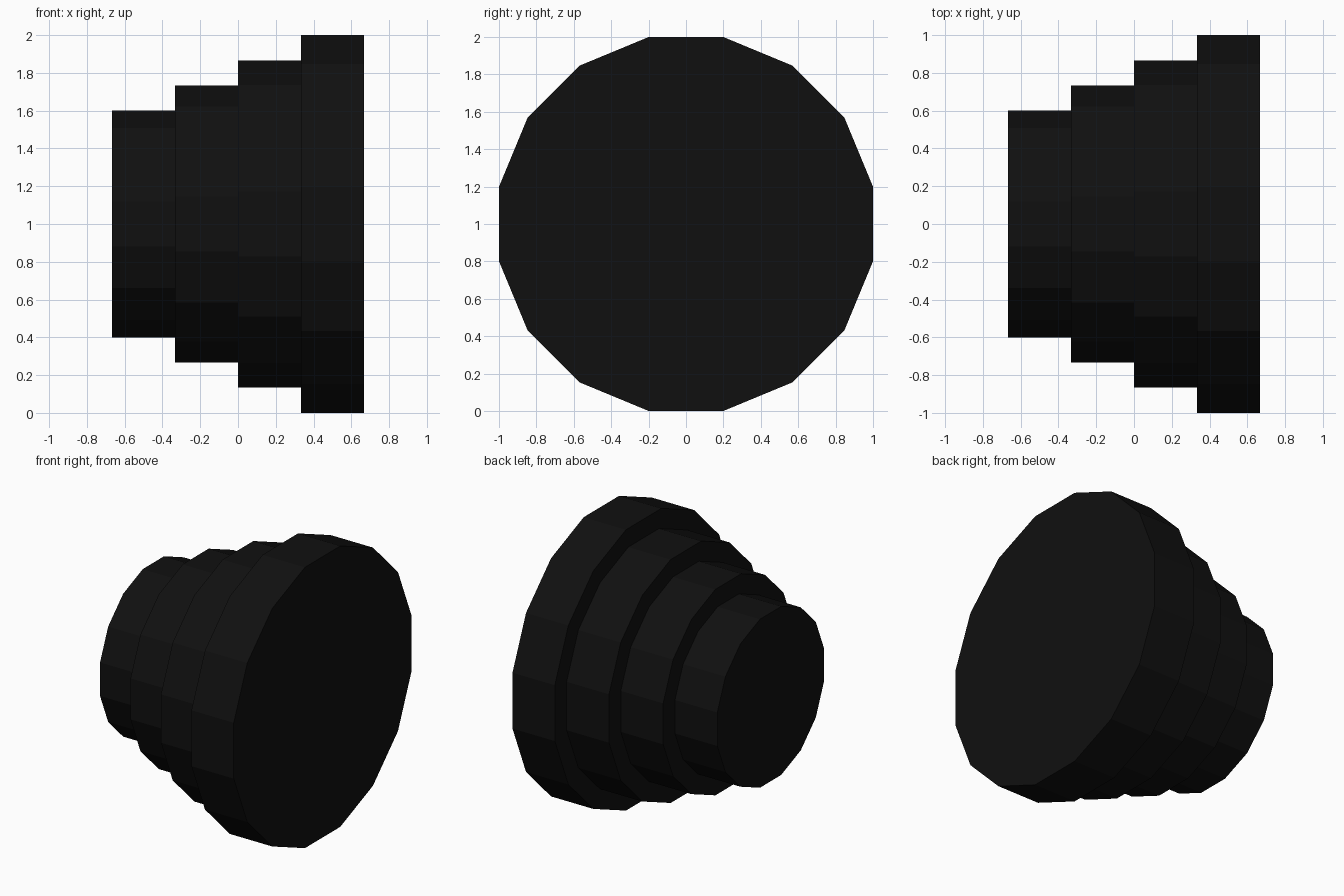
import bpy
import bmesh
import math

cube = bpy.data.objects.get("Cube")
if cube:
    bpy.data.objects.remove(cube, do_unlink=True)

SIDES = 16
STEPS = 4
LENGTH = 4 / 3
STEP_LENGTH = LENGTH / STEPS
SMALL, LARGE = 0.6, 1.0      # flat-to-centre radii of the end tiers

# Matt black material
black = bpy.data.materials.new("matt black")
black.use_nodes = True
colour = (0.005, 0.005, 0.005, 1)
black.diffuse_color = colour
black.node_tree.nodes["Principled BSDF"].inputs["Base Color"].default_value = colour

bm = bmesh.new()


def ring(x, flat_radius):
    """Polygon ring around the x axis with a flat side on top."""
    r = flat_radius / math.cos(math.pi / SIDES)
    angles = [2 * math.pi * (i + 0.5) / SIDES for i in range(SIDES)]
    return [bm.verts.new((x, r * math.cos(a), 1 + r * math.sin(a))) for a in angles]


# Two rings per tier give the walls and the steps between them
rings = []
for tier in range(STEPS):
    radius = SMALL + (LARGE - SMALL) * tier / (STEPS - 1)
    start = -LENGTH / 2 + tier * STEP_LENGTH
    rings += [ring(start, radius), ring(start + STEP_LENGTH, radius)]

for a, b in zip(rings, rings[1:]):
    for i in range(SIDES):
        j = (i + 1) % SIDES
        bm.faces.new((a[i], a[j], b[j], b[i]))

# Flat end caps
bm.faces.new(rings[0])
bm.faces.new(rings[-1])
bmesh.ops.recalc_face_normals(bm, faces=bm.faces)

mesh = bpy.data.meshes.new("stepped_cone")
bm.to_mesh(mesh)
bm.free()
mesh.materials.append(black)
body = bpy.data.objects.new("stepped_cone", mesh)
bpy.context.collection.objects.link(body)
